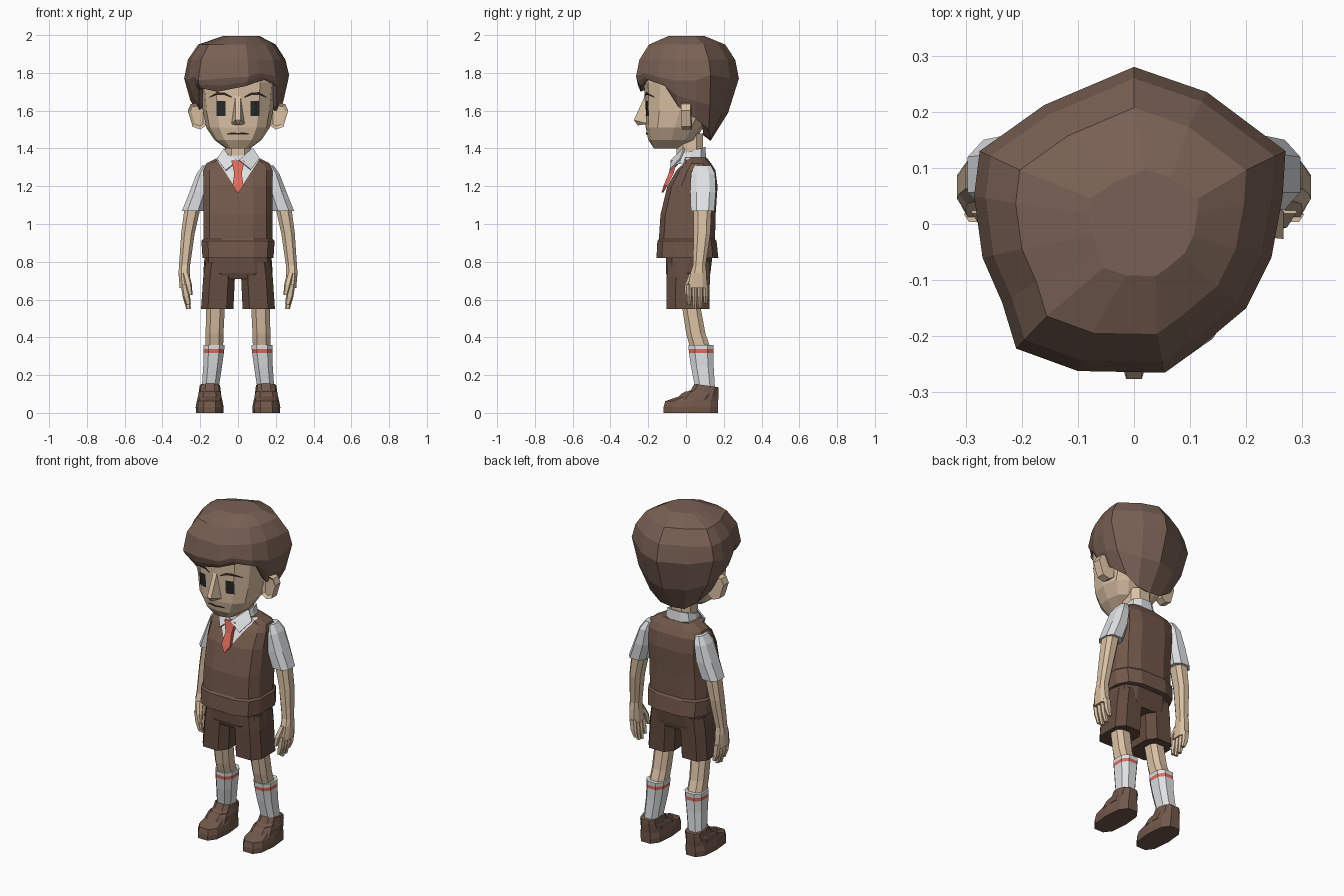
import bpy, bmesh, math
from mathutils import Vector
from mathutils.bvhtree import BVHTree


def material(name, r, g, b):
    m = bpy.data.materials.new(name)
    m.diffuse_color = (r, g, b, 1)
    return m


SKIN = material("skin", .70, .53, .37)
HAIR = material("hair_brown", .19, .118, .088)
VEST = material("vest_brown", .168, .098, .070)
SHORTS = material("shorts_brown", .125, .072, .052)
SHOE = material("shoe_brown", .165, .097, .070)
WHITE = material("white_cloth", .74, .75, .76)
RED = material("red", .72, .15, .11)
DARK = material("eye_dark", .021, .021, .021)
BROW = material("brow_brown", .03, .02, .016)


def finish(name, bm, *mats, normals=True):
    if normals:
        bmesh.ops.recalc_face_normals(bm, faces=bm.faces)
    me = bpy.data.meshes.new(name)
    bm.to_mesh(me)
    ob = bpy.data.objects.new(name, me)
    for m in mats:
        me.materials.append(m)
    bpy.context.collection.objects.link(ob)
    return ob


def skin_rows(rows, caps=(True, True)):
    """Join closed rows of points into one surface."""
    bm = bmesh.new()
    vs = [[bm.verts.new(p) for p in row] for row in rows]
    n = len(rows[0])
    for a, b in zip(vs, vs[1:]):
        for i in range(n):
            j = (i + 1) % n
            bm.faces.new((a[i], a[j], b[j], b[i]))
    if caps[0]:
        bm.faces.new(vs[0])
    if caps[1]:
        bm.faces.new(vs[-1])
    return bm


def loft(rings, n=8, p=2.6, turn=.5, s=1):
    """Rings are (cx, cy, z, rx, ry[, tilt]); s=-1 builds the other side."""
    rows = []
    for cx, cy, z, rx, ry, *t in rings:
        row = []
        for i in range(n):
            a = 2 * math.pi * (i + turn) / n - math.pi / 2
            c, d = math.cos(a), math.sin(a)
            x = rx * math.copysign(abs(c) ** (2 / p), c)
            y = ry * math.copysign(abs(d) ** (2 / p), d)
            row.append((s * (cx + x), cy + y, z + (t[0] * y if t else 0)))
        rows.append(row)
    return skin_rows(rows)


def span(z, rx, y0, y1):
    return (0, (y0 + y1) / 2, z, rx, (y1 - y0) / 2)


# Head and neck
head = loft([span(1.40, .065, -.17, -.04), span(1.445, .125, -.2, .05),
             span(1.51, .168, -.213, .09), span(1.6, .186, -.217, .15),
             span(1.75, .2, -.222, .19), span(1.88, .16, -.17, .18)], n=12, turn=0)
face_tree = BVHTree.FromBMesh(head)
finish("head", head, SKIN)
finish("neck", loft([(0, .02, 1.32, .075, .075), (0, .02, 1.48, .07, .075)]), SKIN)

# Nose
bm = bmesh.new()
pts = [(-.012, -.208, 1.70), (.012, -.208, 1.70), (-.037, -.2, 1.53), (.037, -.2, 1.53),
       (-.014, -.276, 1.55), (.014, -.276, 1.55), (0, -.255, 1.522)]
bmesh.ops.convex_hull(bm, input=[bm.verts.new(p) for p in pts])
finish("nose", bm, SKIN)


def decal(name, cols, mat, s=1):
    """Thin painted strip on the face from columns (x, z_low, z_high)."""
    bm = bmesh.new()
    rows = []
    for x, lo, hi in cols:
        hits = [face_tree.ray_cast(Vector((s * x, -1, z)), Vector((0, 1, 0)))[0] for z in (lo, hi)]
        rows.append([bm.verts.new(h + Vector((0, -.006, 0))) for h in hits])
    for a, b in zip(rows, rows[1:]):
        f = bm.faces.new((a[0], b[0], b[1], a[1]))
        f.normal_update()
        if f.normal.y > 0:
            f.normal_flip()
    finish(name, bm, mat, normals=False)


decal("mouth", [(-.058, 1.475, 1.479), (-.03, 1.474, 1.485), (0, 1.473, 1.482),
                (.03, 1.474, 1.485), (.058, 1.475, 1.479)], BROW)

# Hair: (widest x, y, z, rim x, y, z) around the head, starting at the back
outline = [
    (0, .28, 1.77, 0, .13, 1.44), (.13, .235, 1.77, .08, .13, 1.45),
    (.27, .13, 1.79, .155, .12, 1.5), (.265, .05, 1.76, .2, .05, 1.56),
    (.245, -.06, 1.76, .205, -.04, 1.62), (.2, -.15, 1.78, .203, -.11, 1.73),
    (.11, -.225, 1.80, .14, -.205, 1.765), (.055, -.265, 1.78, .04, -.24, 1.73),
    (-.1, -.262, 1.77, -.11, -.24, 1.70), (-.21, -.222, 1.76, -.2, -.19, 1.72),
    (-.235, -.14, 1.78, -.205, -.1, 1.71), (-.27, -.06, 1.76, -.207, -.04, 1.63),
    (-.285, .05, 1.77, -.2, .05, 1.56), (-.275, .13, 1.79, -.155, .12, 1.5),
    (-.16, .212, 1.77, -.08, .13, 1.45)]
rows = [[(.7 * u, .7 * v, w + .03) for *_, u, v, w in outline],
        [(u, v, w) for *_, u, v, w in outline],
        [(.62 * x + .38 * u, .62 * y + .38 * v, .45 * z + .55 * w) for x, y, z, u, v, w in outline],
        [(x, y, z) for x, y, z, *_ in outline]]
for k, z, dx in ((.93, 1.87, 0), (.74, 1.95, 0), (.35, 1.995, .02)):
    rows.append([(k * o[0] + dx, k * o[1], z) for o in outline])
finish("hair", skin_rows(rows, (False, True)), HAIR)

# Vest with a shirt panel cut into the neckline
bm = loft([span(.82, .192, -.16, .175), span(.91, .198, -.155, .165),
           span(.92, .188, -.147, .157), span(1.05, .186, -.138, .16),
           span(1.2, .187, -.102, .17), span(1.285, .186, -.052, .158),
           span(1.32, .172, -.015, .135), span(1.352, .11, -.015, .11)], n=12, p=3.2)
for s in (1, -1):
    bmesh.ops.bisect_plane(bm, geom=bm.verts[:] + bm.edges[:] + bm.faces[:],
                           plane_co=(0, 0, 1.17), plane_no=(s * .16, 0, -.105))
for f in bm.faces:
    c = f.calc_center_median()
    if abs(c.x) * .16 < (c.z - 1.17) * .105 and c.y < .04:
        f.material_index = 1
finish("vest", bm, VEST, WHITE)

# Collar band and tie
finish("collar_band", loft([(0, .025, 1.33, .095, .085, .2), (0, .025, 1.385, .08, .08, .3)], n=10), WHITE)
finish("tie", loft([(0, -.062, 1.335, .036, .015), (0, -.078, 1.27, .02, .013),
                    (0, -.108, 1.205, .029, .01), (0, -.124, 1.168, .004, .006)], n=4, p=50), RED)

# Shorts seat
finish("shorts_seat", loft([span(.71, .15, -.1, .125), span(.74, .184, -.11, .133),
                            span(.84, .176, -.11, .145)], n=10, p=3.2), SHORTS)

for s, side in ((1, "left"), (-1, "right")):
    # Eyes and brows
    decal(side + "_eye", [(x, 1.572, 1.65) for x in (.066, .09, .115)], DARK, s)
    decal(side + "_brow", [(.035, 1.668, 1.676), (.07, 1.682, 1.696), (.11, 1.684, 1.698),
                           (.15, 1.668, 1.674)], BROW, s)

    # Ear with a recessed inner face
    bm = bmesh.new()
    prof = [(.17, 1.52), (.2, 1.50), (.24, 1.515), (.266, 1.6), (.25, 1.635), (.2, 1.645), (.17, 1.62)]
    front = bm.faces.new([bm.verts.new((s * x, -.02 - .1 * (x - .2), z)) for x, z in prof])
    ext = bmesh.ops.extrude_face_region(bm, geom=[front], use_keep_orig=True)
    for v in ext["geom"]:
        if isinstance(v, bmesh.types.BMVert):
            v.co.y += .05
    bmesh.ops.inset_individual(bm, faces=[front], thickness=.018, depth=0)
    bmesh.ops.translate(bm, verts=front.verts, vec=(0, .012, 0))
    finish(side + "_ear", bm, SKIN)

    # Collar wing
    bm = bmesh.new()
    bm.faces.new([bm.verts.new((s * x, y, z)) for x, y, z in
                  ((.075, -.005, 1.4), (.112, -.025, 1.345), (.066, -.08, 1.285), (.004, -.075, 1.335))])
    bmesh.ops.triangulate(bm, faces=bm.faces[:])
    bmesh.ops.solidify(bm, geom=bm.faces[:], thickness=.008)
    finish(side + "_collar_wing", bm, WHITE)

    # Sleeve, arm and hand
    finish(side + "_sleeve", loft([(.165, .09, 1.31, .025, .045), (.182, .09, 1.265, .04, .068),
                                   (.205, .09, 1.17, .055, .072),
                                   (.24, .088, 1.07, .06, .066, 0)], s=s), WHITE)
    finish(side + "_arm", loft([(.24, .088, 1.09, .045, .05), (.265, .085, .95, .038, .047),
                                (.283, .07, .78, .031, .036), (.285, .066, .74, .032, .045),
                                (.281, .06, .66, .029, .055)], s=s), SKIN)
    for i in range(4):
        y, tip = .017 + .029 * i, (.57, .55, .555, .58)[i]
        finish(f"{side}_finger_{i + 1}", loft([(.281, y, .68, .022, .015), (.274, y, .62, .02, .0145),
                                               (.262, y, tip, .012, .01)], n=6, s=s), SKIN)
    finish(side + "_thumb", loft([(.278, .035, .74, .018, .018), (.262, .008, .68, .018, .016),
                                  (.252, 0, .625, .011, .011)], n=6, s=s), SKIN)

    # Shorts leg, bare leg, sock
    finish(side + "_shorts_leg", loft([(.11, .01, .55, .09, .12), (.1, .012, .72, .088, .12),
                                       (.095, .015, .8, .08, .118)], n=8, p=3.2, s=s), SHORTS)
    finish(side + "_leg", loft([(.126, .08, .33, .05, .058), (.124, .052, .42, .05, .054),
                                (.12, .03, .55, .053, .052), (.115, .02, .66, .055, .055)], s=s), SKIN)
    sock = loft([(.148, .1, .1, .048, .056), (.146, .1, .14, .048, .056), (.134, .086, .25, .053, .064),
                 (.129, .081, .318, .058, .069), (.128, .08, .338, .059, .07),
                 (.127, .08, .36, .06, .071)], s=s)
    for f in sock.faces:
        if .319 < f.calc_center_median().z < .337:
            f.material_index = 1
    finish(side + "_sock", sock, WHITE, RED)

    # Shoe with a strap over the instep
    finish(side + "_shoe", loft([(.15, .025, 0, .072, .15), (.15, .026, .03, .074, .15),
                                 (.15, .03, .062, .068, .145), (.15, .068, .088, .062, .108),
                                 (.149, .1, .122, .057, .076), (.149, .108, .145, .054, .066, -.15)],
                                n=10, p=2.8, s=s), SHOE)
    finish(side + "_shoe_strap", loft([(.15, .045, .07, .069, .1), (.15, .065, .098, .064, .098),
                                       (.15, .075, .112, .058, .085)], n=8, p=3, s=s), SHOE)
